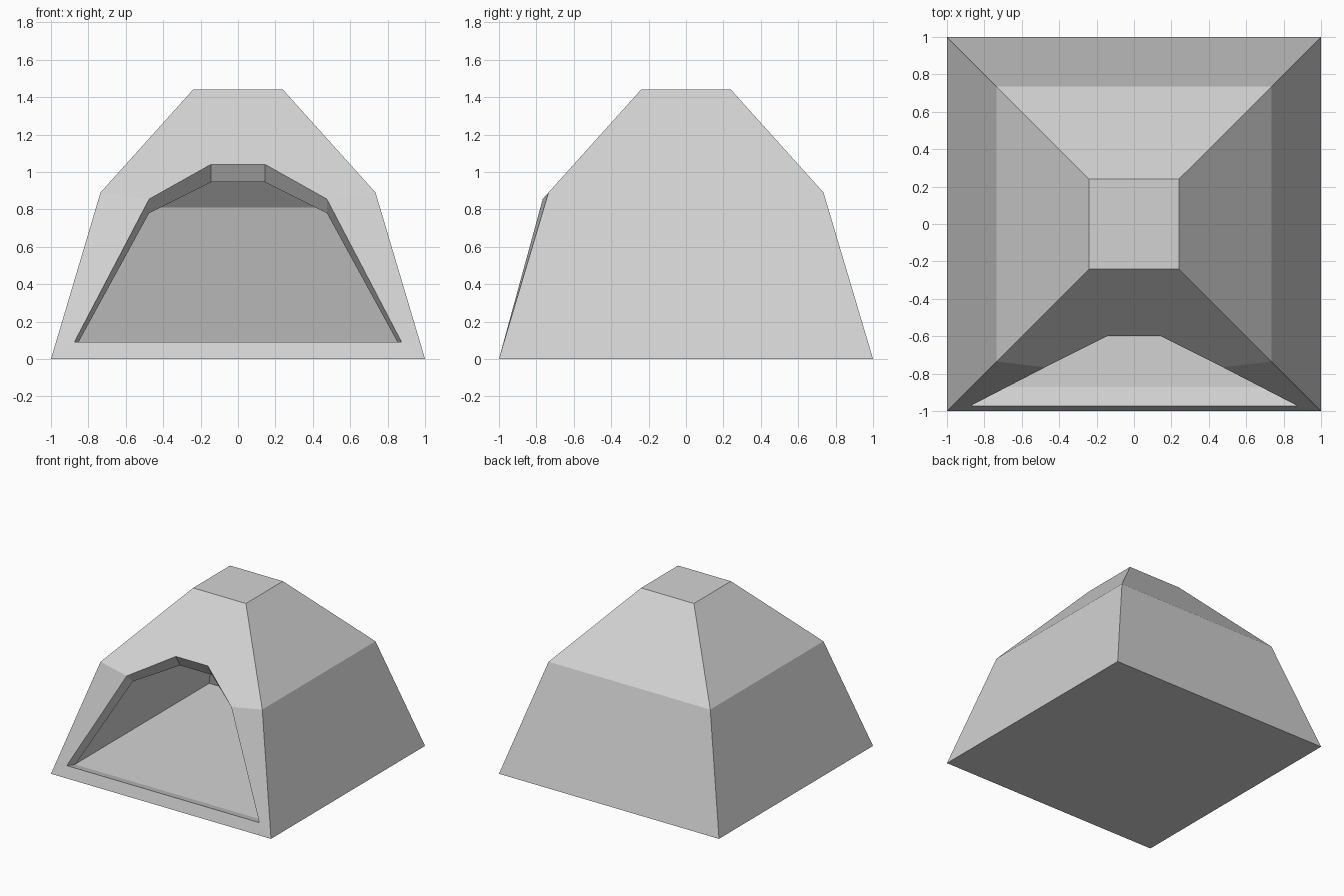
import bpy
import bmesh

cube = bpy.data.objects.get("Cube")
if cube:
    bpy.data.objects.remove(cube, do_unlink=True)

# Single canvas colour
canvas = bpy.data.materials.new("grey canvas")
canvas.use_nodes = True
colour = (0.65, 0.65, 0.65, 1)
canvas.diffuse_color = colour
bsdf = next(n for n in canvas.node_tree.nodes if n.type == 'BSDF_PRINCIPLED')
bsdf.inputs["Base Color"].default_value = colour
bsdf.inputs["Roughness"].default_value = 0.8

bm = bmesh.new()


def shell(rings, doorway):
    """Square tapered skin with an arched doorway in front; returns the doorway loop."""
    # Each ring runs front right, front left, back left, back right
    corners = [[bm.verts.new((sx * half, sy * half, z))
                for sx, sy in ((-1, -1), (1, -1), (1, 1), (-1, 1))]
               for half, z in rings]
    base, bend, top = corners
    right = [bm.verts.new((-x, y, z)) for x, y, z in doorway]
    left = [bm.verts.new(p) for p in doorway]

    # Floor, roof, and the three plain walls
    bm.faces.new(base)
    bm.faces.new(top)
    for low, high in ((base, bend), (bend, top)):
        for i in (1, 2, 3):
            j = (i + 1) % 4
            bm.faces.new((low[i], low[j], high[j], high[i]))

    # Front wall around the doorway: sill, two side panels, upper panel
    bm.faces.new((base[0], base[1], left[0], right[0]))
    bm.faces.new((base[1], bend[1], left[1], left[0]))
    bm.faces.new((base[0], right[0], right[1], bend[0]))
    bm.faces.new((bend[1], top[1], top[0], bend[0],
                  right[1], right[2], left[2], left[1]))
    return left + right[::-1]


# Outer and inner skins: (half width, height) rings, doorway points bottom to top
outer = shell([(1, 0), (0.735, 0.89), (0.24, 1.44)],
              [(0.875, -0.973, 0.09), (0.475, -0.766, 0.855), (0.145, -0.6, 1.04)])
inner = shell([(0.875, 0.06), (0.663, 0.81), (0.206, 1.333)],
              [(0.868, -0.872, 0.062), (0.475, -0.689, 0.78), (0.145, -0.545, 0.945)])

# Doorway rim joins the skins
for i in range(len(outer)):
    j = (i + 1) % len(outer)
    bm.faces.new((outer[i], outer[j], inner[j], inner[i]))

bmesh.ops.recalc_face_normals(bm, faces=bm.faces)
mesh = bpy.data.meshes.new("tent_shell")
bm.to_mesh(mesh)
bm.free()
mesh.materials.append(canvas)
tent = bpy.data.objects.new("tent_shell", mesh)
bpy.context.collection.objects.link(tent)
